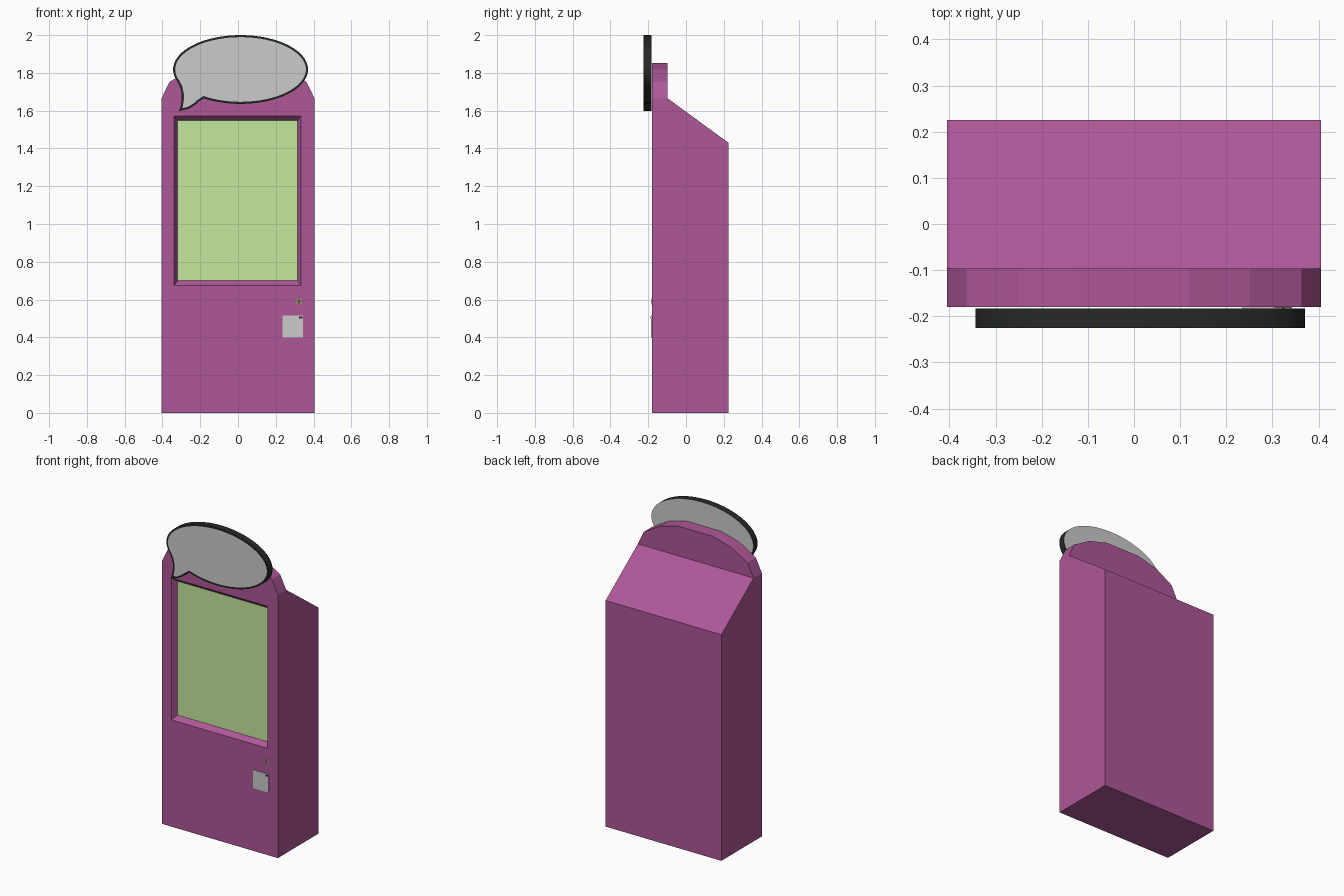
import bpy, bmesh
from math import cos, sin, radians

if "Cube" in bpy.data.objects:
    bpy.data.objects.remove(bpy.data.objects["Cube"])


def material(name, rgb):
    m = bpy.data.materials.new(name)
    m.diffuse_color = (*rgb, 1)
    m.use_nodes = True
    m.node_tree.nodes["Principled BSDF"].inputs["Base Color"].default_value = m.diffuse_color
    return m


def finish(name, bm, mats=()):
    bmesh.ops.remove_doubles(bm, verts=bm.verts, dist=1e-5)
    bmesh.ops.recalc_face_normals(bm, faces=bm.faces)
    me = bpy.data.meshes.new(name)
    bm.to_mesh(me)
    bm.free()
    ob = bpy.data.objects.new(name, me)
    bpy.context.collection.objects.link(ob)
    for m in mats:
        me.materials.append(m)
    return ob


def box(name, x0, x1, y0, y1, z0, z1, mats=()):
    bm = bmesh.new()
    bmesh.ops.create_cube(bm, size=1)
    for v in bm.verts:
        v.co = ((x0 + x1) / 2 + v.co.x * (x1 - x0),
                (y0 + y1) / 2 + v.co.y * (y1 - y0),
                (z0 + z1) / 2 + v.co.z * (z1 - z0))
    return finish(name, bm, mats)


purple = material("purple", (0.42, 0.095, 0.31))
green = material("green", (0.56, 0.81, 0.34))
black = material("black", (0.02, 0.022, 0.022))
brass = material("brass", (0.33, 0.22, 0.15))
grey = material("grey", (0.6, 0.6, 0.6))

FRONT, STEP, BACK, W = -0.18, -0.097, 0.225, 0.405

# Cabinet: arched header, sloped back roof, bevelled screen recess
half = [(W, 1.665), (0.363, 1.752), (0.25, 1.818), (0.12, 1.853)]
arch = [(-x, z) for x, z in half] + half[::-1]
hole = [(-0.338, 0.675), (-0.338, 1.573), (0.334, 1.573), (0.334, 0.675)]
pane = [(-0.32, 0.70), (-0.32, 1.547), (0.315, 1.547), (0.315, 0.70)]

bm = bmesh.new()


def row(points, y):
    return [bm.verts.new((x, y, z)) for x, z in points]


fa, ba = row(arch, FRONT), row(arch, STEP)
h, p = row(hole, FRONT), row(pane, FRONT + 0.03)
fl, fr = row([(-W, 0), (W, 0)], FRONT)
bl, br, tl, tr = row([(-W, 0), (W, 0), (-W, 1.43), (W, 1.43)], BACK)
faces = [
    (fl, h[0], h[1], fa[0]), (fr, fa[-1], h[2], h[3]),
    (fl, fr, h[3], h[0]), (*fa, h[2], h[1]),
    tuple(ba), (ba[0], ba[-1], tr, tl), (tl, tr, br, bl), (fl, fr, br, bl),
    (fl, fa[0], ba[0], tl, bl), (fr, fa[-1], ba[-1], tr, br),
]
faces += [(fa[i], fa[i + 1], ba[i + 1], ba[i]) for i in range(len(arch) - 1)]
faces += [(h[i], h[(i + 1) % 4], p[(i + 1) % 4], p[i]) for i in range(4)]
for f in faces:
    bm.faces.new(f)
finish("cabinet", bm, [purple])

# Screen pane closing the recess
box("screen", -0.32, 0.315, FRONT + 0.03, FRONT + 0.035, 0.70, 1.547, [green])

# Speech-bubble sign: ellipse with a tail at lower left
outline = []
n = 72
for i in range(n):
    a = radians(-123 + (123 + 201) * i / (n - 1))
    outline.append((0.0135 + 0.357 * cos(a), 1.818 + 0.182 * sin(a)))
outline += [(-0.305, 1.722), (-0.298, 1.69), (-0.298, 1.655), (-0.303, 1.625),
            (-0.312, 1.598), (-0.262, 1.609), (-0.228, 1.63), (-0.205, 1.65)]
bm = bmesh.new()
front, back = row(outline, -0.225), row(outline, -0.183)
for i in range(len(outline)):
    j = (i + 1) % len(outline)
    f = bm.faces.new((front[i], front[j], back[j], back[i]))
    f.material_index = 1
    f.smooth = True
bm.faces.new(back[::-1])
face = bm.faces.new(front)
bm.normal_update()
rim = bmesh.ops.inset_region(bm, faces=[face], thickness=0.011,
                             use_boundary=True, use_even_offset=True)["faces"]
for f in rim:
    f.material_index = 1
sign = finish("speech_bubble_sign", bm, [grey, black])
bpy.context.view_layer.objects.active = sign
sign.select_set(True)
bpy.ops.object.shade_smooth_by_angle(angle=radians(30))

# Coin return plate and coin slot
box("coin_return_plate", 0.235, 0.343, -0.186, FRONT + 0.005, 0.40, 0.515)
box("coin_return_notch", 0.322, 0.341, -0.187, FRONT, 0.499, 0.509, [black])
box("coin_slot_plate", 0.305, 0.340, -0.182, FRONT + 0.005, 0.573, 0.606, [brass])
box("coin_slot", 0.321, 0.326, -0.183, FRONT, 0.579, 0.600, [black])
